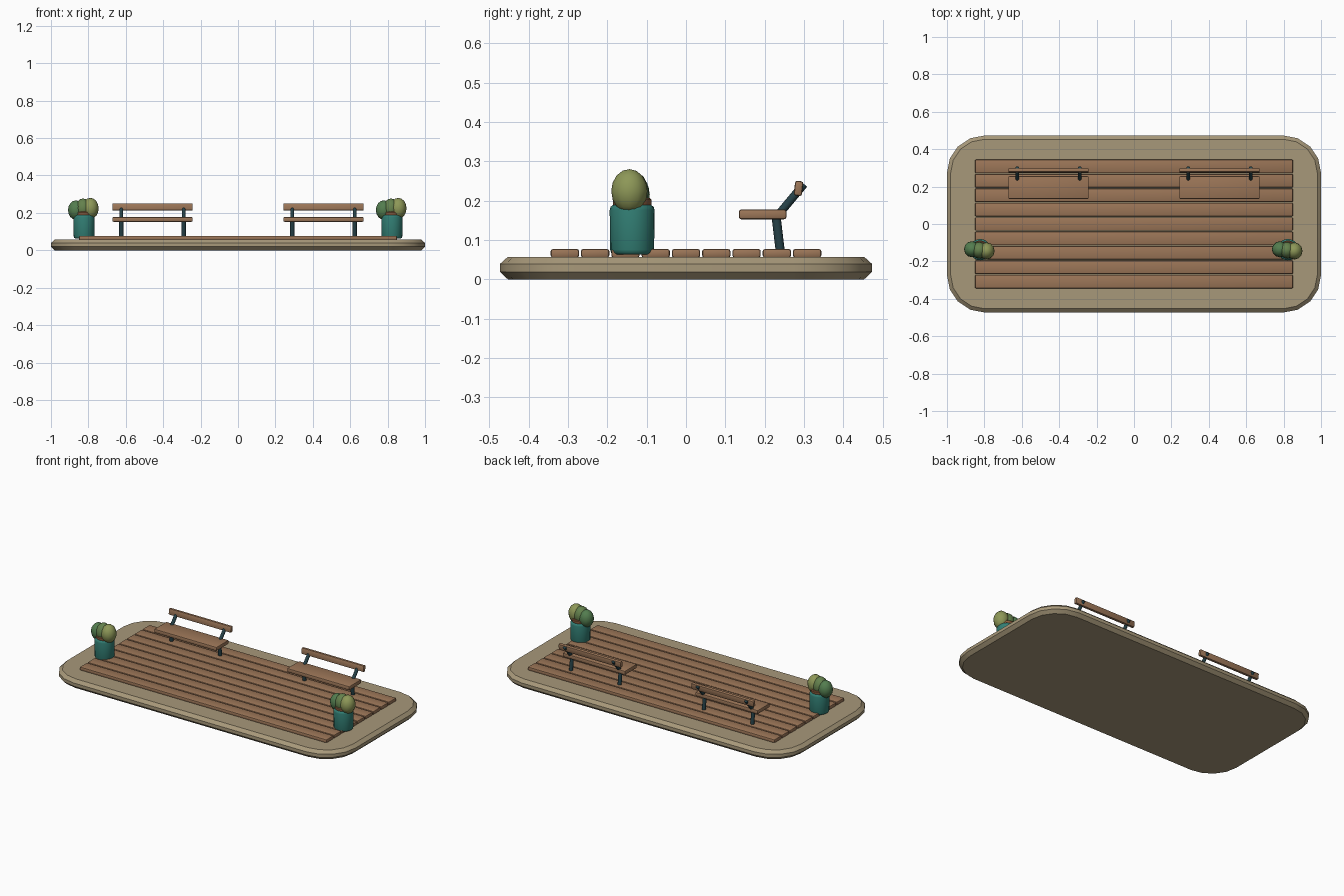
import bpy, bmesh, math
from mathutils import Vector, Matrix

cube = bpy.data.objects.get("Cube")
if cube:
    bpy.data.objects.remove(cube, do_unlink=True)


def material(name, r, g, b):
    """Flat material from display colour values, stored as linear."""
    colour = [(c / 255) ** 2.2 for c in (r, g, b)] + [1]
    m = bpy.data.materials.new(name)
    m.use_nodes = True
    m.diffuse_color = colour
    m.node_tree.nodes["Principled BSDF"].inputs["Base Color"].default_value = colour
    return m


stone = material("sand stone", 166, 151, 121)
wood = material("warm wood", 154, 117, 88)
metal = material("dark metal", 42, 67, 73)
teal = material("teal glaze", 53, 125, 115)
soil = material("brown soil", 140, 95, 65)
leaf_dark = material("leaf green", 84, 124, 80)
leaf_mid = material("moss green", 100, 128, 78)
leaf_light = material("olive green", 140, 150, 88)


def finish(name, bm, mat, angle=None):
    mesh = bpy.data.meshes.new(name)
    bm.normal_update()
    bm.to_mesh(mesh)
    bm.free()
    ob = bpy.data.objects.new(name, mesh)
    bpy.context.collection.objects.link(ob)
    mesh.materials.append(mat)
    if angle:
        bpy.ops.object.select_all(action="DESELECT")
        ob.select_set(True)
        bpy.context.view_layer.objects.active = ob
        bpy.ops.object.shade_smooth_by_angle(angle=math.radians(angle))
    return ob


def box(name, centre, size, mat, bevel, tilt=0):
    bm = bmesh.new()
    bmesh.ops.create_cube(bm, size=1)
    bmesh.ops.scale(bm, vec=size, verts=bm.verts)
    bmesh.ops.bevel(bm, geom=bm.edges[:], offset=bevel, segments=2,
                    profile=0.5, affect="EDGES")
    bm.transform(Matrix.Translation(centre) @ Matrix.Rotation(tilt, 4, "X"))
    return finish(name, bm, mat, 40)


def rod(name, start, end, radius, mat):
    start, end = Vector(start), Vector(end)
    axis = end - start
    bm = bmesh.new()
    bmesh.ops.create_cone(bm, cap_ends=True, segments=10, radius1=radius,
                          radius2=radius, depth=axis.length)
    turn = axis.to_track_quat("Z", "Y").to_matrix().to_4x4()
    bm.transform(Matrix.Translation((start + end) / 2) @ turn)
    return finish(name, bm, mat, 40)


def lathe(name, centre, profile, mat, segments=20):
    bm = bmesh.new()
    rings = []
    for r, z in profile:
        rings.append([bm.verts.new((centre[0] + r * math.cos(a), centre[1] + r * math.sin(a), z))
                      for a in (math.tau * i / segments for i in range(segments))])
    for low, high in zip(rings, rings[1:]):
        for i in range(segments):
            j = (i + 1) % segments
            bm.faces.new((low[i], low[j], high[j], high[i]))
    bm.faces.new(rings[0][::-1])
    bm.faces.new(rings[-1])
    return finish(name, bm, mat, 40)


def foliage(name, centre, radii, mat):
    bm = bmesh.new()
    bmesh.ops.create_uvsphere(bm, u_segments=12, v_segments=8, radius=1)
    bm.transform(Matrix.Translation(centre) @ Matrix.Diagonal((*radii, 1)))
    return finish(name, bm, mat, 40)


def rounded_outline(half_x, half_y, radius, steps=4):
    points = []
    for quarter, (sx, sy) in enumerate(((1, 1), (-1, 1), (-1, -1), (1, -1))):
        for i in range(steps + 1):
            a = math.pi / 2 * (quarter + i / steps)
            points.append((sx * (half_x - radius) + radius * math.cos(a),
                           sy * (half_y - radius) + radius * math.sin(a)))
    return points


# Stone platform with rounded corners and chamfered rims
bm = bmesh.new()
loops = []
for inset, z in ((0.02, 0), (0, 0.019), (0, 0.039), (0.02, 0.057)):
    outline = rounded_outline(1 - inset, 0.473 - inset, 0.2 - inset)
    loops.append([bm.verts.new((x, y, z)) for x, y in outline])
for low, high in zip(loops, loops[1:]):
    for i in range(len(low)):
        j = (i + 1) % len(low)
        bm.faces.new((low[i], low[j], high[j], high[i]))
bm.faces.new(loops[0][::-1])
bm.faces.new(loops[-1])
finish("platform", bm, stone, 30)

# Deck planks
for i in range(9):
    box(f"deck_plank_{i + 1}", (0, (i - 4) * 0.077, 0.066), (1.7, 0.072, 0.022), wood, 0.006)

for side, sx in (("left", 1), ("right", -1)):
    # Bench: seat, backrest, legs and back supports
    x = sx * 0.457
    box(f"{side}_bench_seat", (x, 0.195, 0.165), (0.43, 0.121, 0.025), wood, 0.006)
    box(f"{side}_bench_back", (x, 0.286, 0.231), (0.43, 0.021, 0.038), wood, 0.006, -0.12)
    for end, dx in (("inner", -0.167), ("outer", 0.167)):
        lx = sx * (0.457 + dx)
        rod(f"{side}_bench_{end}_leg", (lx, 0.239, 0.076), (lx, 0.229, 0.16), 0.0115, metal)
        rod(f"{side}_bench_{end}_support", (lx, 0.24, 0.17), (lx, 0.3, 0.242), 0.0105, metal)

    # Planter: pot, soil and three leafy clumps
    px, py = sx * 0.823, -0.137
    lathe(f"{side}_planter_pot", (px, py),
          ((0.047, 0.063), (0.053, 0.067), (0.056, 0.075), (0.057, 0.176),
           (0.055, 0.184), (0.047, 0.19)), teal)
    lathe(f"{side}_planter_soil", (px, py),
          ((0.047, 0.185), (0.049, 0.19), (0.049, 0.203), (0.045, 0.207)), soil)
    foliage(f"{side}_planter_leaf_west", (px - 0.043, -0.135, 0.215), (0.043, 0.043, 0.052), leaf_dark)
    foliage(f"{side}_planter_leaf_middle", (px - 0.005, -0.14, 0.222), (0.043, 0.045, 0.055), leaf_mid)
    foliage(f"{side}_planter_leaf_east", (px + 0.034, -0.144, 0.224), (0.044, 0.046, 0.056), leaf_light)
